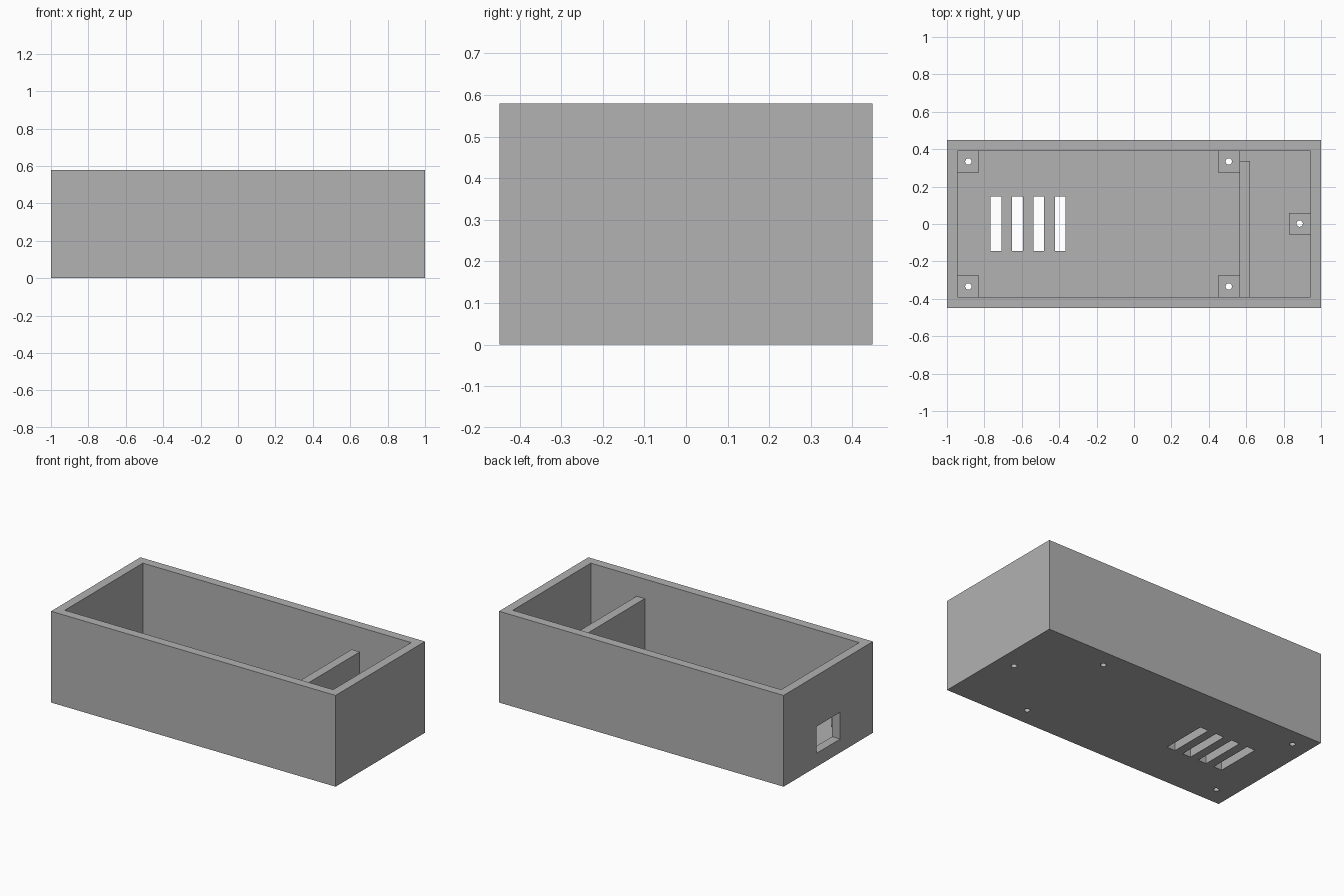
import bpy, bmesh
from mathutils import Matrix, Vector

default = bpy.data.objects.get("Cube")
if default:
    bpy.data.objects.remove(default, do_unlink=True)

# Main dimensions
HALF_X, HALF_Y, HEIGHT = 1.0, 0.4485, 0.58
WALL = 0.057
IN_X, IN_Y = HALF_X - WALL, HALF_Y - WALL
POST = 0.115
POST_TOP = WALL + 0.058
HOLE_RADIUS = 0.017
PARTITION_X = 0.564

grey = bpy.data.materials.new("plain grey")
grey.use_nodes = True
grey.diffuse_color = (0.445, 0.445, 0.445, 1)
grey.node_tree.nodes["Principled BSDF"].inputs["Base Color"].default_value = grey.diffuse_color


def add_box(bm, low, high):
    low, high = Vector(low), Vector(high)
    matrix = Matrix.Translation((low + high) / 2) @ Matrix.Diagonal((*(high - low), 1))
    bmesh.ops.create_cube(bm, size=1, matrix=matrix)


def add_hole(bm, x, y):
    bmesh.ops.create_cone(bm, cap_ends=True, segments=24, radius1=HOLE_RADIUS,
                          radius2=HOLE_RADIUS, depth=1, matrix=Matrix.Translation((x, y, 0)))


def make_object(name, bm):
    mesh = bpy.data.meshes.new(name)
    bm.to_mesh(mesh)
    bm.free()
    mesh.materials.append(grey)
    obj = bpy.data.objects.new(name, mesh)
    bpy.context.collection.objects.link(obj)
    return obj


def box_object(name, low, high):
    bm = bmesh.new()
    add_box(bm, low, high)
    return make_object(name, bm)


def cut(obj, cutter):
    cutter.hide_render = True
    mod = obj.modifiers.new("cut", 'BOOLEAN')
    mod.operation, mod.solver, mod.object = 'DIFFERENCE', 'EXACT', cutter
    bpy.context.view_layer.objects.active = obj
    bpy.ops.object.modifier_apply(modifier=mod.name)


# Open tray
tray = box_object("tray", (-HALF_X, -HALF_Y, 0), (HALF_X, HALF_Y, HEIGHT))
cavity = box_object("cavity_cutter", (-IN_X, -IN_Y, WALL), (IN_X, IN_Y, 1))

# Cable window in the end wall and four vent slots in the floor
bm = bmesh.new()
add_box(bm, (-1.2, -0.12, 0.086), (-0.9, 0.12, 0.256))
for i in range(4):
    x = -0.767 + i * 0.1145
    add_box(bm, (x, -0.145, -0.1), (x + 0.058, 0.147, 0.07))
openings = make_object("opening_cutter", bm)

# Screw post centres: four around the main bay, one at the far end wall
edge_x, edge_y = IN_X - POST / 2, IN_Y - POST / 2
posts = {
    "back_right_post": (-edge_x, edge_y),
    "front_right_post": (-edge_x, -edge_y),
    "back_middle_post": (PARTITION_X - POST / 2, edge_y),
    "front_middle_post": (PARTITION_X - POST / 2, -edge_y),
    "left_end_post": (edge_x, 0.002),
}
bm = bmesh.new()
for x, y in posts.values():
    add_hole(bm, x, y)
holes = make_object("screw_hole_cutter", bm)

for cutter in (cavity, openings, holes):
    cut(tray, cutter)

# Screw posts
for name, (x, y) in posts.items():
    h = POST / 2
    post = box_object(name, (x - h, y - h, WALL), (x + h, y + h, POST_TOP))
    cut(post, holes)

# Partition, leaving a cable gap at the back wall
box_object("partition", (PARTITION_X, -IN_Y, WALL), (PARTITION_X + WALL, 0.336, 0.456))

for cutter in (cavity, openings, holes):
    bpy.data.objects.remove(cutter, do_unlink=True)
